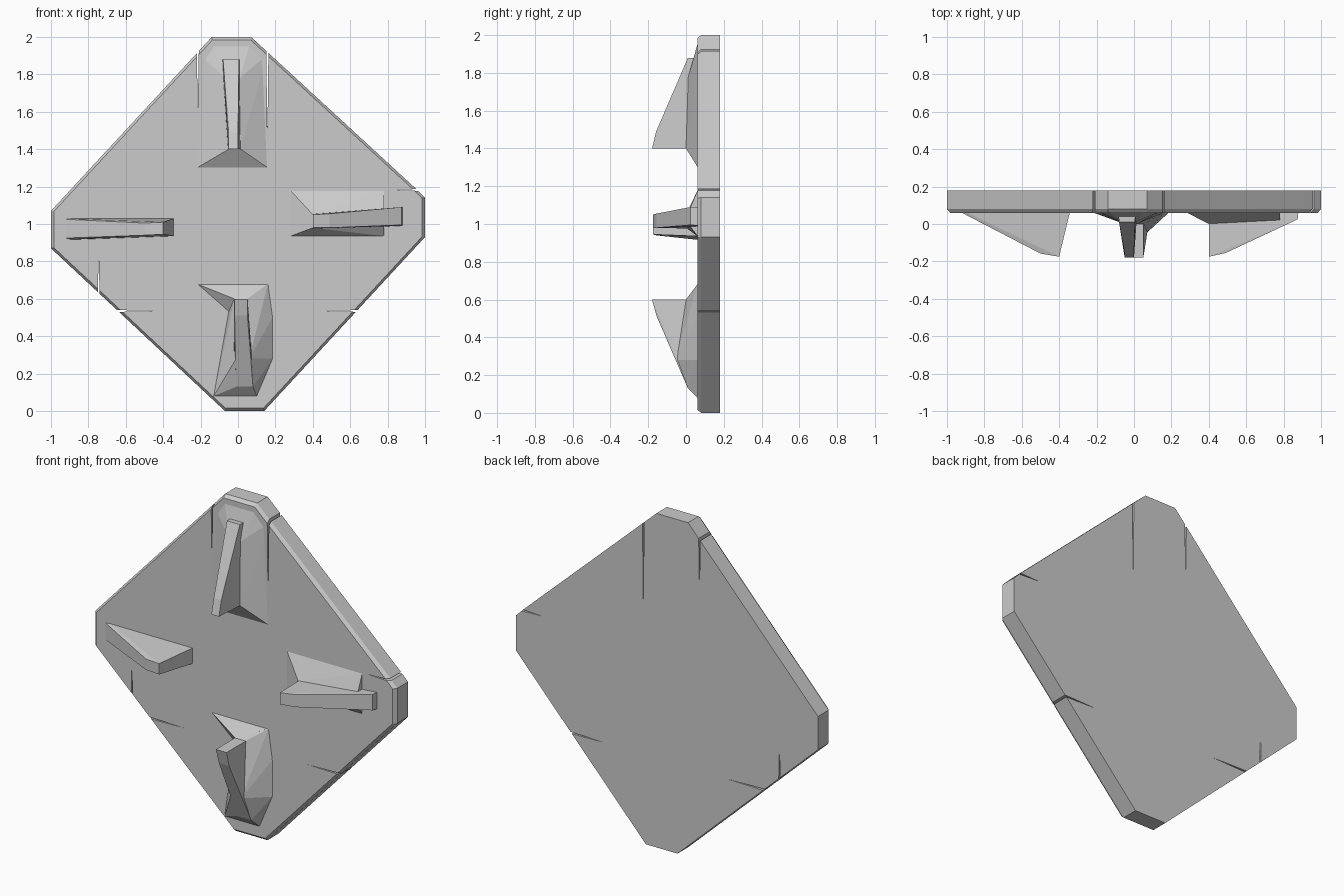
import bpy, bmesh, math

BASE = 0.075  # depth at which raised parts sink into the plate


def hull(name, pts):
    """Faceted convex solid through the given (x, y, z) points."""
    bm = bmesh.new()
    for p in pts:
        bm.verts.new(p)
    res = bmesh.ops.convex_hull(bm, input=bm.verts[:])
    loose = [v for v in bm.verts if not v.link_faces]
    bmesh.ops.delete(bm, geom=loose, context='VERTS')
    bmesh.ops.dissolve_limit(bm, angle_limit=math.radians(0.5),
                             verts=bm.verts[:], edges=bm.edges[:])
    bmesh.ops.recalc_face_normals(bm, faces=bm.faces[:])
    me = bpy.data.meshes.new(name)
    bm.to_mesh(me)
    bm.free()
    ob = bpy.data.objects.new(name, me)
    bpy.context.collection.objects.link(ob)
    return ob


def flat(pts, y):
    return [(x, y, z) for x, z in pts]


def fin(name, sections, axis):
    """Blade from sections (position along blade, depth, side low, side high)."""
    pts = []
    for s, y, lo, hi in sections:
        for w in (lo, hi):
            pts.append((s, y, w) if axis == 'X' else (w, y, s))
    return hull(name, pts)


# Diamond plate with clipped corners and a small front bevel
outline = [(-0.14, 2), (0.07, 2), (0.16, 1.91), (0.95, 1.19), (1, 1.14),
           (1, 0.93), (0.14, 0), (-0.07, 0), (-1, 0.87), (-1, 1.07), (-0.21, 1.92)]
inset = [(x * 0.983, 1 + (z - 1) * 0.983) for x, z in outline]
plate = hull("plate", flat(outline, 0.18) + flat(outline, 0.08) + flat(inset, 0.06))

# Narrow tapering slits at the plate edge: (outer x, z, inner x, z)
slits = [(-0.215, 1.96, -0.215, 1.61), (0.157, 1.96, 0.157, 1.45),
         (-0.70, 0.535, -0.40, 0.535), (0.70, 0.535, 0.42, 0.535),
         (-0.745, 0.59, -0.745, 0.82), (1.0, 1.182, 0.82, 1.182)]
for i, (x0, z0, x1, z1) in enumerate(slits):
    d = math.hypot(x1 - x0, z1 - z0)
    nx, nz = -(z1 - z0) / d * 0.006, (x1 - x0) / d * 0.006
    tri = [(x0 + nx, z0 + nz), (x0 - nx, z0 - nz), (x1, z1)]
    cutter = hull(f"slit_cutter_{i}", flat(tri, 0.0) + flat(tri, 0.25))
    cutter.hide_render = True
    cutter.hide_viewport = False
    cutter.display_type = 'WIRE'
    mod = plate.modifiers.new("slit", 'BOOLEAN')
    mod.operation = 'DIFFERENCE'
    mod.solver = 'EXACT'
    mod.object = cutter

# Bake the slits and remove the cutters
bpy.context.view_layer.objects.active = plate
for mod in list(plate.modifiers):
    cutter = mod.object
    bpy.ops.object.modifier_apply(modifier=mod.name)
    bpy.data.objects.remove(cutter)

# Top fin on its sloping mound
hull("top_mound",
     flat([(-0.22, 1.30), (0.16, 1.30)], 0.062)
     + flat([(-0.20, 1.90), (0.15, 1.90), (0.07, 1.985), (-0.14, 1.985)], 0.07)
     + flat([(-0.22, 1.31), (0.16, 1.31), (0, 1.95)], BASE + 0.01)
     + flat([(-0.05, 1.40), (0.015, 1.40)], 0.0)
     + flat([(-0.07, 1.78), (0.01, 1.78)], 0.012))
fin("top_fin", [(1.40, -0.18, -0.05, 0.0), (1.49, -0.158, -0.05, 0.0),
                (1.88, 0.01, -0.08, 0.005), (1.88, BASE, -0.085, 0.01),
                (1.40, BASE, -0.055, 0.018)], 'Z')

# Left fin, set straight on the plate
fin("left_fin", [(-0.92, 0.06, 0.925, 1.025), (-0.50, -0.158, 0.94, 1.005),
                 (-0.40, -0.175, 0.945, 1.01), (-0.34, BASE, 0.935, 1.03),
                 (-0.92, BASE, 0.915, 1.03)], 'X')

# Right fin on its mound
hull("right_mound",
     flat([(0.28, 1.18), (0.78, 1.18), (0.78, 0.935), (0.28, 0.935)], 0.062)
     + flat([(0.29, 1.17), (0.78, 1.17), (0.78, 0.945), (0.29, 0.945)], BASE)
     + flat([(0.40, 1.05), (0.40, 0.98)], 0.0)
     + flat([(0.78, 1.08), (0.78, 0.99)], 0.02))
fin("right_fin", [(0.40, -0.175, 0.98, 1.05), (0.49, -0.155, 0.98, 1.055),
                  (0.875, 0.025, 0.995, 1.09), (0.88, BASE, 0.99, 1.09),
                  (0.40, BASE, 0.975, 1.055)], 'X')

# Bottom fin with a top wedge and a broad side mound
hull("bottom_wedge",
     flat([(-0.22, 0.68), (0.16, 0.68), (-0.05, 0.53), (0.18, 0.50)], 0.062)
     + flat([(-0.20, 0.675), (0.15, 0.675), (-0.05, 0.54), (0.17, 0.51)], BASE)
     + flat([(-0.02, 0.60), (0.05, 0.60)], 0.0))
foot = [(-0.05, 0.53), (-0.13, 0.08), (0.10, 0.08), (0.185, 0.28),
        (0.185, 0.50), (0.16, 0.68)]
hull("bottom_mound",
     flat(foot, 0.06) + flat(foot, BASE)
     + flat([(-0.02, 0.60), (0.05, 0.60)], 0.0)
     + flat([(-0.01, 0.28), (0.06, 0.28)], -0.055)
     + flat([(-0.01, 0.13), (0.08, 0.13)], 0.01))
fin("bottom_fin", [(0.60, -0.18, -0.02, 0.05), (0.51, -0.155, -0.018, 0.05),
                   (0.13, 0.01, -0.01, 0.08), (0.08, BASE, -0.02, 0.09),
                   (0.60, BASE, -0.022, 0.052)], 'Z')
